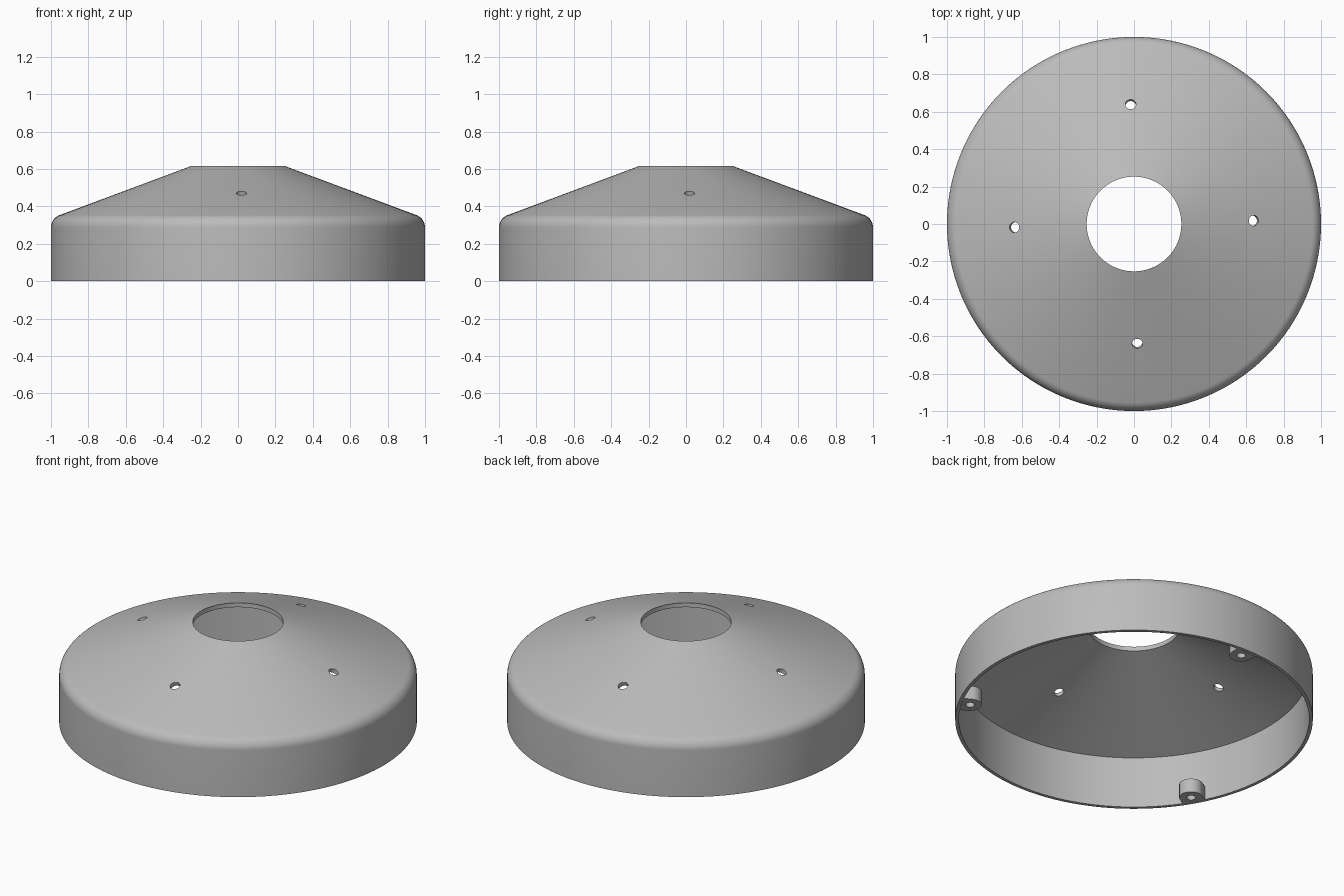
import bpy, bmesh, math
from mathutils import Matrix, Vector

if "Cube" in bpy.data.objects:
    bpy.data.objects.remove(bpy.data.objects["Cube"], do_unlink=True)

SEGMENTS = 128
SLOPE = 0.373           # rise of the cone per unit of radius
HOLE_R, TOP_Z = 0.253, 0.615
INNER_R, THICK = 0.98, 0.027

grey = bpy.data.materials.new("plain grey")
grey.use_nodes = True
colour = (0.5, 0.5, 0.5, 1)
grey.diffuse_color = colour
grey.node_tree.nodes["Principled BSDF"].inputs["Base Color"].default_value = colour


def make_object(name, bm):
    bmesh.ops.recalc_face_normals(bm, faces=bm.faces)
    mesh = bpy.data.meshes.new(name)
    bm.to_mesh(mesh)
    bm.free()
    mesh.materials.append(grey)
    obj = bpy.data.objects.new(name, mesh)
    bpy.context.collection.objects.link(obj)
    return obj


def drill(obj, radius, depth, matrices):
    """Cut a round hole along local z at each matrix, then shade."""
    bm = bmesh.new()
    for m in matrices:
        bmesh.ops.create_cone(bm, cap_ends=True, segments=32, radius1=radius,
                              radius2=radius, depth=depth, matrix=m)
    cutter = make_object("cutter", bm)
    cutter.hide_render = True
    mod = obj.modifiers.new("holes", "BOOLEAN")
    mod.object, mod.operation, mod.solver = cutter, "DIFFERENCE", "EXACT"
    bpy.ops.object.select_all(action="DESELECT")
    obj.select_set(True)
    bpy.context.view_layer.objects.active = obj
    bpy.ops.object.modifier_apply(modifier=mod.name)
    bpy.data.objects.remove(cutter, do_unlink=True)
    bpy.ops.object.shade_smooth_by_angle(angle=math.radians(30))


def cone_z(r):
    return TOP_Z - SLOPE * (r - HOLE_R)


# Shell profile: rim, rounded shoulder, cone, central opening, inside
tilt = math.atan(SLOPE)
fillet = 0.07
turn = math.pi / 2 - tilt
shoulder_z = cone_z(1) - fillet * math.tan(turn / 2)
profile = [(1, 0)]
for i in range(11):
    a = turn * i / 10
    profile.append((1 - fillet + fillet * math.cos(a), shoulder_z + fillet * math.sin(a)))
profile += [(HOLE_R, TOP_Z), (HOLE_R, TOP_Z - THICK),
            (INNER_R, cone_z(INNER_R) - THICK), (INNER_R, 0)]

bm = bmesh.new()
rings = []
for k in range(SEGMENTS):
    a = 2 * math.pi * k / SEGMENTS
    rings.append([bm.verts.new((r * math.cos(a), r * math.sin(a), z)) for r, z in profile])
n = len(profile)
for k in range(SEGMENTS):
    here, there = rings[k], rings[(k + 1) % SEGMENTS]
    for i in range(n):
        j = (i + 1) % n
        bm.faces.new((here[i], there[i], there[j], here[j]))
shell = make_object("domed_cover", bm)

# Four small holes, square to the cone
matrices = []
for k in range(4):
    spin = Matrix.Rotation(math.radians(1.6 + 90 * k), 4, "Z")
    place = Matrix.Translation(Vector((0.64, 0, cone_z(0.64))))
    matrices.append(spin @ place @ Matrix.Rotation(tilt, 4, "Y"))
drill(shell, 0.028, 0.2, matrices)

# Three screw bosses, rounded inward and joined to the wall
BOSS_R, BOSS_X, BOSS_H = 0.066, 0.932, 0.085
for number, angle in enumerate((90, 210, 330), 1):
    spin = Matrix.Rotation(math.radians(angle), 4, "Z")
    outline = [(INNER_R - 0.002, BOSS_R)]
    for i in range(25):
        a = math.pi / 2 + math.pi * i / 24
        outline.append((BOSS_X + BOSS_R * math.cos(a), BOSS_R * math.sin(a)))
    outline.append((INNER_R - 0.002, -BOSS_R))
    bm = bmesh.new()
    base = bm.faces.new([bm.verts.new(spin @ Vector((x, y, 0))) for x, y in outline])
    top = bmesh.ops.extrude_face_region(bm, geom=[base], use_keep_orig=True)["geom"]
    bmesh.ops.translate(bm, vec=(0, 0, BOSS_H),
                        verts=[v for v in top if isinstance(v, bmesh.types.BMVert)])
    boss = make_object(f"screw_boss_{number}", bm)
    drill(boss, 0.025, 0.4, [spin @ Matrix.Translation((BOSS_X, 0, 0))])
